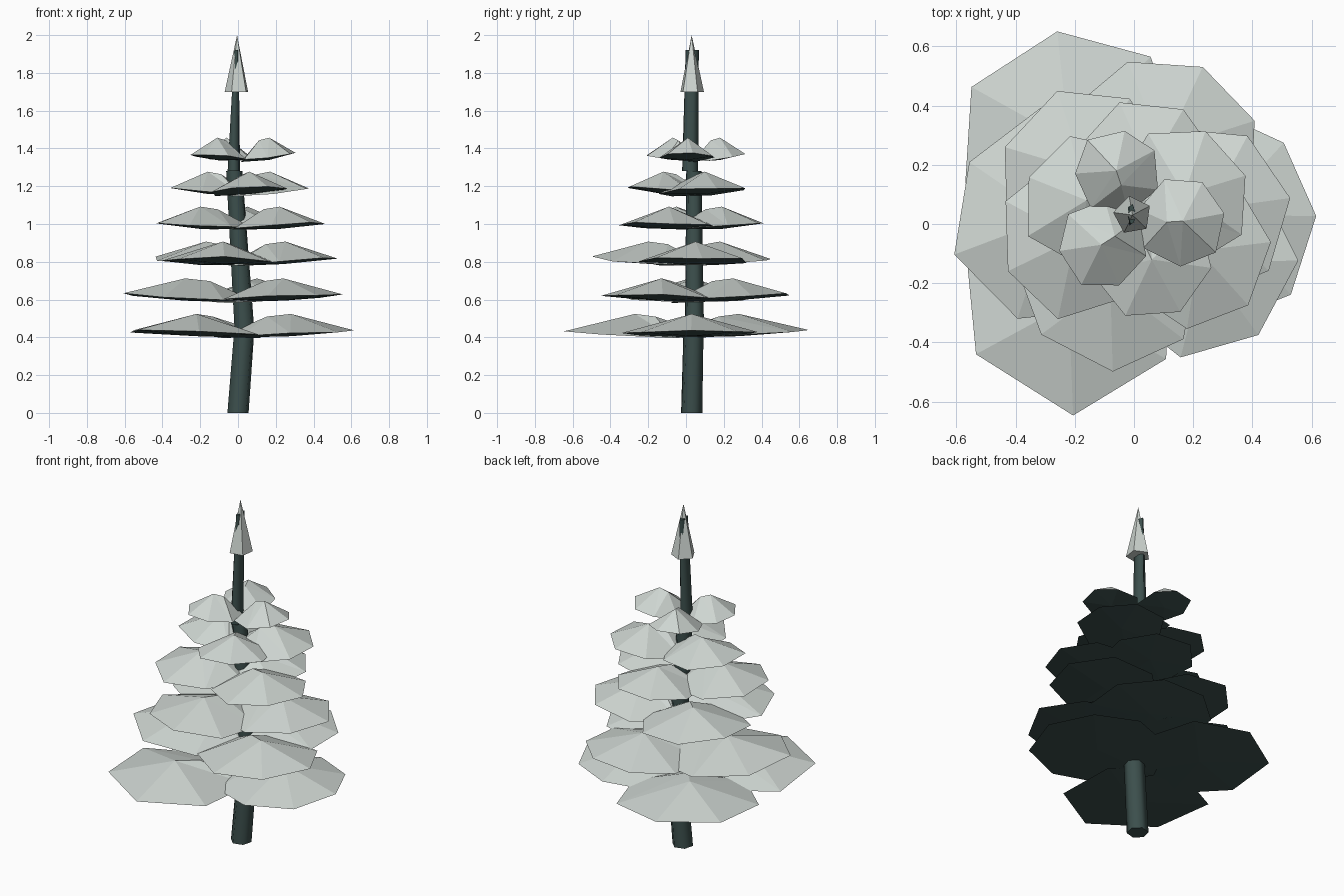
import bpy, bmesh, math, random
from mathutils import Vector

random.seed(4)
if "Cube" in bpy.data.objects:
    bpy.data.objects.remove(bpy.data.objects["Cube"], do_unlink=True)


def material(name, rgb):
    m = bpy.data.materials.new(name)
    m.use_nodes = True
    m.diffuse_color = (*rgb, 1)
    m.node_tree.nodes["Principled BSDF"].inputs["Base Color"].default_value = (*rgb, 1)
    return m


SNOW = material("pale snow", (0.62, 0.67, 0.64))
BARK = material("dark spruce", (0.045, 0.078, 0.073))


def make_object(name, bm, mats):
    bmesh.ops.recalc_face_normals(bm, faces=bm.faces)
    mesh = bpy.data.meshes.new(name)
    bm.to_mesh(mesh)
    bm.free()
    for m in mats:
        mesh.materials.append(m)
    ob = bpy.data.objects.new(name, mesh)
    bpy.context.collection.objects.link(ob)


def ring(bm, centre, rx, ry, sides, turn):
    return [bm.verts.new(Vector(centre) + Vector((rx * math.cos(a), ry * math.sin(a), 0)))
            for a in (turn + math.tau * i / sides for i in range(sides))]


def trunk_piece(name, low, high, sides=6):
    """Leaning taper between two (x, y, z, x radius, y radius) stations."""
    bm = bmesh.new()
    a, b = (ring(bm, s[:3], s[3], s[4], sides, math.radians(15)) for s in (low, high))
    for i in range(sides):
        j = (i + 1) % sides
        bm.faces.new((a[i], a[j], b[j], b[i])).smooth = True
    bm.faces.new(a)
    bm.faces.new(b)
    make_object(name, bm, [BARK])


def bough(name, x, y, z, radius, turn, sides):
    """Snow cap with a short ridge, over a shallow dark underside."""
    bm = bmesh.new()
    outward = Vector((x, y, 0)).normalized()
    across = Vector((-outward.y, outward.x, 0))
    rim = ring(bm, (x, y, z + 0.018), radius, radius, sides, math.radians(turn))
    peak = bm.verts.new((x, y, z + 0.122))
    ridge = bm.verts.new(Vector((x, y, z + 0.108)) - outward * radius * 0.38)
    dip = bm.verts.new((x, y, z + 0.004))
    tops = []
    for i, v in enumerate(rim):
        away = v.co - Vector((x, y, v.co.z))
        reach = away.dot(outward) / radius
        tops.append(peak if reach > -0.3 else ridge)
        # wider sideways and longer towards the trunk
        v.co += across * away.dot(across) * 0.08 + outward * min(reach, 0) * radius * 0.14
        if i:
            v.co += away * random.uniform(-0.06, 0.06)
        # outer side lifts, inner side droops
        v.co.z += 0.02 * reach + random.uniform(-0.007, 0.007)
    for i in range(sides):
        j = (i + 1) % sides
        bm.faces.new((rim[i], rim[j], tops[i]))
        if tops[i] != tops[j]:
            bm.faces.new((rim[j], tops[j], tops[i]))
        bm.faces.new((rim[j], rim[i], dip)).material_index = 1
    make_object(name, bm, [SNOW, BARK])


# Trunk in three leaning pieces, the top one flattened
trunk_piece("trunk_lower", (0, 0.03, 0, 0.058, 0.058), (0.034, 0.04, 0.45, 0.055, 0.055))
trunk_piece("trunk_middle", (0.034, 0.045, 0.44, 0.054, 0.052), (-0.02, 0.042, 1.28, 0.044, 0.042))
trunk_piece("trunk_upper", (-0.022, 0.022, 1.28, 0.034, 0.044), (-0.008, 0.033, 1.92, 0.012, 0.036))

# Tiers: height, then three boughs as (x, y, radius, direction of one corner, corners)
tiers = [
    (0.402, [(-0.22, -0.27, 0.365, 270, 6), (0.28, 0.03, 0.335, 0, 8), (-0.22, 0.28, 0.365, 98, 7)]),
    (0.59, [(0.1, 0.25, 0.31, 65, 8), (-0.28, 0.02, 0.345, 199, 7), (0.24, -0.13, 0.3, 308, 7)]),
    (0.785, [(-0.17, 0.18, 0.28, 110, 7), (-0.08, -0.2, 0.295, 270, 7), (0.25, 0.05, 0.28, 8, 7)]),
    (0.97, [(0.05, 0.19, 0.235, 112, 7), (-0.2, -0.05, 0.25, 205, 7), (0.22, -0.09, 0.24, 5, 7)]),
    (1.155, [(-0.16, 0.08, 0.21, 158, 7), (0.17, 0.1, 0.215, 18, 7), (0.06, -0.12, 0.2, 247, 7)]),
    (1.335, [(-0.06, 0.18, 0.135, 80, 7), (0.165, 0.01, 0.142, 10, 7), (-0.11, -0.07, 0.142, 190, 7)]),
]
for t, (z, boughs) in enumerate(tiers, 1):
    for b, (x, y, r, turn, corners) in enumerate(boughs, 1):
        bough(f"bough_{t}_{b}", x, y, z, r, turn, corners)

# Snowy spike at the top
bm = bmesh.new()
foot = ring(bm, (-0.005, 0.03, 1.7), 0.066, 0.066, 5, math.radians(100))
tip = bm.verts.new((-0.005, 0.03, 2.0))
bm.faces.new(foot)
for i in range(5):
    bm.faces.new((foot[i], foot[(i + 1) % 5], tip))
make_object("snow_tip", bm, [SNOW])
